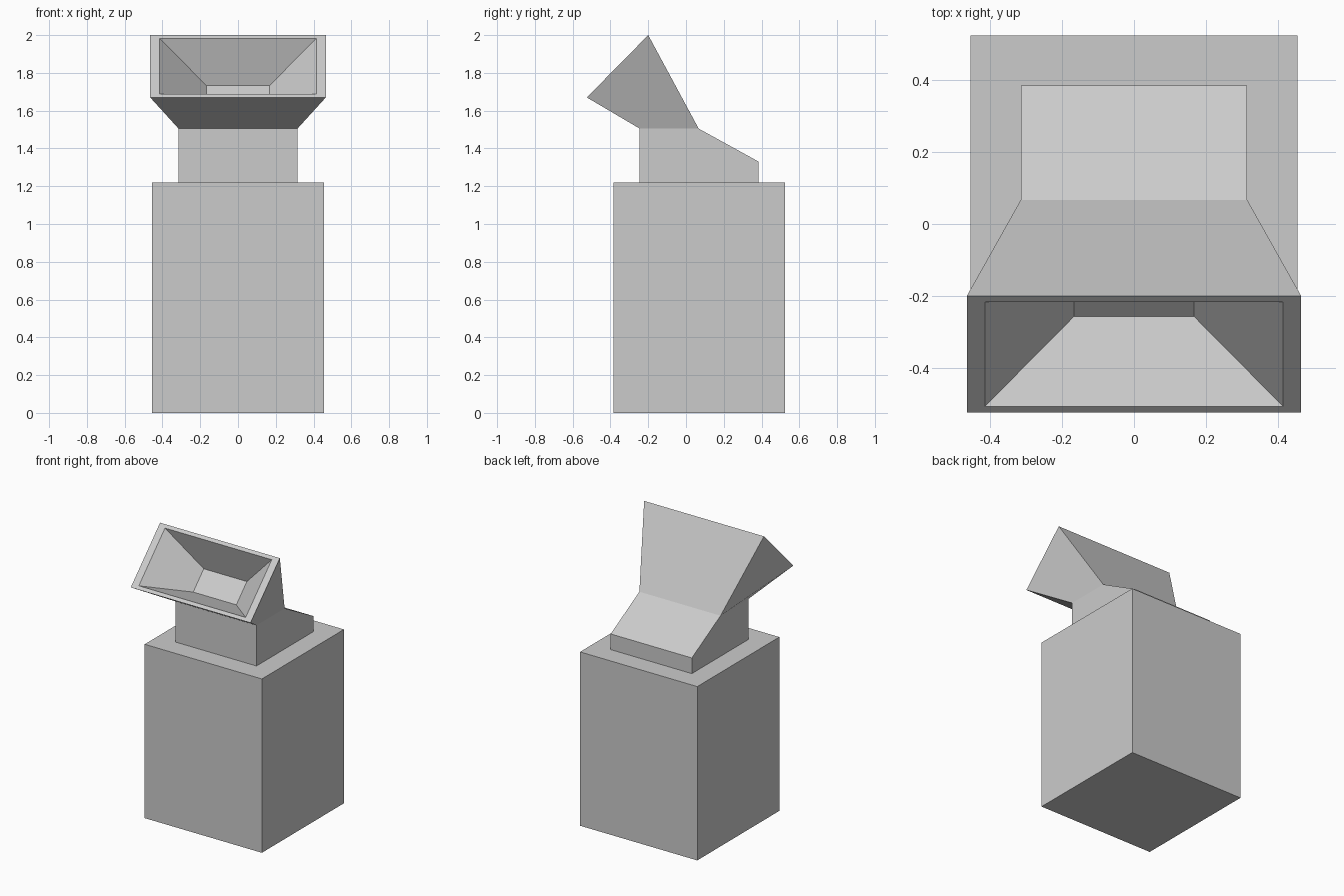
import bpy, bmesh

if "Cube" in bpy.data.objects:
    bpy.data.objects.remove(bpy.data.objects["Cube"])


def ring(w, front, back):
    """Four corners of a section: half width, (y, z) of front and back edges."""
    return [(-w, *front), (w, *front), (w, *back), (-w, *back)]


def loft(name, rings, cap_start=False, cap_end=False):
    bm = bmesh.new()
    loops = [[bm.verts.new(p) for p in r] for r in rings]
    for a, b in zip(loops, loops[1:]):
        for i in range(4):
            j = (i + 1) % 4
            bm.faces.new((a[i], a[j], b[j], b[i]))
    if cap_start:
        bm.faces.new(loops[0][::-1])
    if cap_end:
        bm.faces.new(loops[-1])
    bmesh.ops.remove_doubles(bm, verts=bm.verts[:], dist=1e-4)
    mesh = bpy.data.meshes.new(name)
    bm.to_mesh(mesh)
    bm.free()
    obj = bpy.data.objects.new(name, mesh)
    bpy.context.collection.objects.link(obj)
    return obj


# Sections shared between neighbouring parts
neck_foot = ring(0.315, (-0.245, 1.22), (0.385, 1.22))
neck_top = ring(0.315, (-0.245, 1.505), (0.067, 1.505))

# Square base with an open seat for the neck
loft("base_block", [
    ring(0.455, (-0.385, 0), (0.525, 0)),
    ring(0.455, (-0.385, 1.22), (0.525, 1.22)),
    neck_foot], cap_start=True)

# Neck with a sloping back shoulder
loft("neck", [
    neck_foot,
    ring(0.315, (-0.245, 1.505), (0.385, 1.33)),
    neck_top])


# Tilted mouth: sections scaled about the mouth centre and sunk along its normal
def mouth(scale, depth):
    cy, cz = -0.3625 + 0.71 * depth, 1.835 - 0.70 * depth
    dy, dz = 0.1625 * scale, 0.165 * scale
    return ring(0.465 * scale, (cy - dy, cz - dz), (cy + dy, cz + dz))


loft("hopper", [neck_top, mouth(1, 0), mouth(0.892, 0), mouth(0.36, 0.23)],
     cap_end=True)
